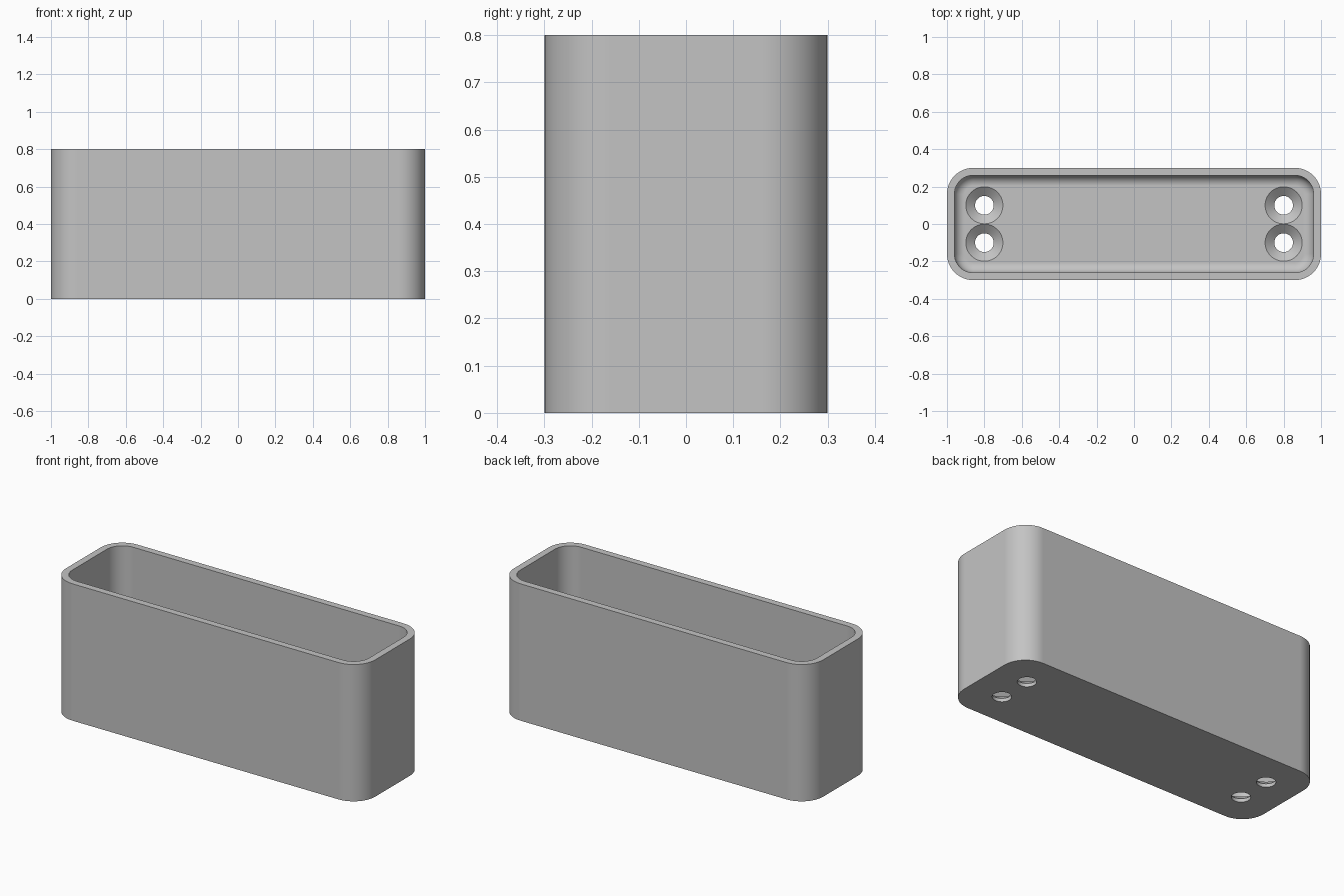
import bpy
import bmesh
from math import sin, cos, pi

if "Cube" in bpy.data.objects:
    bpy.data.objects.remove(bpy.data.objects["Cube"], do_unlink=True)

HALF_X, HALF_Y, HEIGHT = 1.0, 0.3, 0.8
CORNER, WALL, FLOOR, FILLET = 0.14, 0.04, 0.06, 0.055

grey = bpy.data.materials.new("light grey")
grey.use_nodes = True
colour = (0.55, 0.55, 0.55, 1)
grey.diffuse_color = colour
grey.node_tree.nodes["Principled BSDF"].inputs["Base Color"].default_value = colour


def rounded_ring(bm, inset, z, steps=12):
    """Rounded rectangle of vertices, inset from the outer wall."""
    r = CORNER - inset
    cx, cy = HALF_X - CORNER, HALF_Y - CORNER
    ring = []
    for q, (sx, sy) in enumerate([(1, 1), (-1, 1), (-1, -1), (1, -1)]):
        for i in range(steps + 1):
            a = (q + i / steps) * pi / 2
            ring.append(bm.verts.new((sx * cx + r * cos(a), sy * cy + r * sin(a), z)))
    return ring


def circle_ring(bm, r, z, x, y, steps=48):
    return [bm.verts.new((x + r * cos(2 * pi * i / steps),
                          y + r * sin(2 * pi * i / steps), z)) for i in range(steps)]


def skin(bm, rings):
    """Join successive rings with quads and cap both ends."""
    for a, b in zip(rings, rings[1:]):
        for i in range(len(a)):
            j = (i + 1) % len(a)
            bm.faces.new((a[i], a[j], b[j], b[i]))
    bm.faces.new(rings[0][::-1])
    bm.faces.new(rings[-1])


def make_object(name, bm):
    bmesh.ops.recalc_face_normals(bm, faces=bm.faces[:])
    mesh = bpy.data.meshes.new(name)
    bm.to_mesh(mesh)
    bm.free()
    obj = bpy.data.objects.new(name, mesh)
    bpy.context.collection.objects.link(obj)
    mesh.materials.append(grey)
    return obj


# Open box: outer wall, rim, inner wall, filleted floor
bm = bmesh.new()
sections = [(0, 0), (0, HEIGHT), (WALL, HEIGHT)]
for i in range(9):
    a = i / 8 * pi / 2
    sections.append((WALL + FILLET * (1 - cos(a)), FLOOR + FILLET * (1 - sin(a))))
skin(bm, [rounded_ring(bm, inset, z) for inset, z in sections])
box = make_object("open_box", bm)

# Countersunk screw holes, two at each end
bm = bmesh.new()
hole_profile = [(0.05, -0.1), (0.05, 0.02), (0.099, FLOOR), (0.099, FLOOR + 0.02)]
for x in (-0.8, 0.8):
    for y in (-0.1, 0.1):
        skin(bm, [circle_ring(bm, r, z, x, y) for r, z in hole_profile])
cutter = make_object("screw_hole_cutter", bm)
cutter.hide_render = True

cut = box.modifiers.new("screw holes", "BOOLEAN")
cut.operation = "DIFFERENCE"
cut.solver = "EXACT"
cut.object = cutter

bpy.ops.object.select_all(action="DESELECT")
box.select_set(True)
bpy.context.view_layer.objects.active = box
bpy.ops.object.modifier_apply(modifier=cut.name)
bpy.data.objects.remove(cutter, do_unlink=True)

# Smooth rounded corners, crisp rim and hole edges
bpy.ops.object.shade_smooth_by_angle(angle=pi / 6)
weighted = box.modifiers.new("flat wall shading", "WEIGHTED_NORMAL")
weighted.keep_sharp = True
